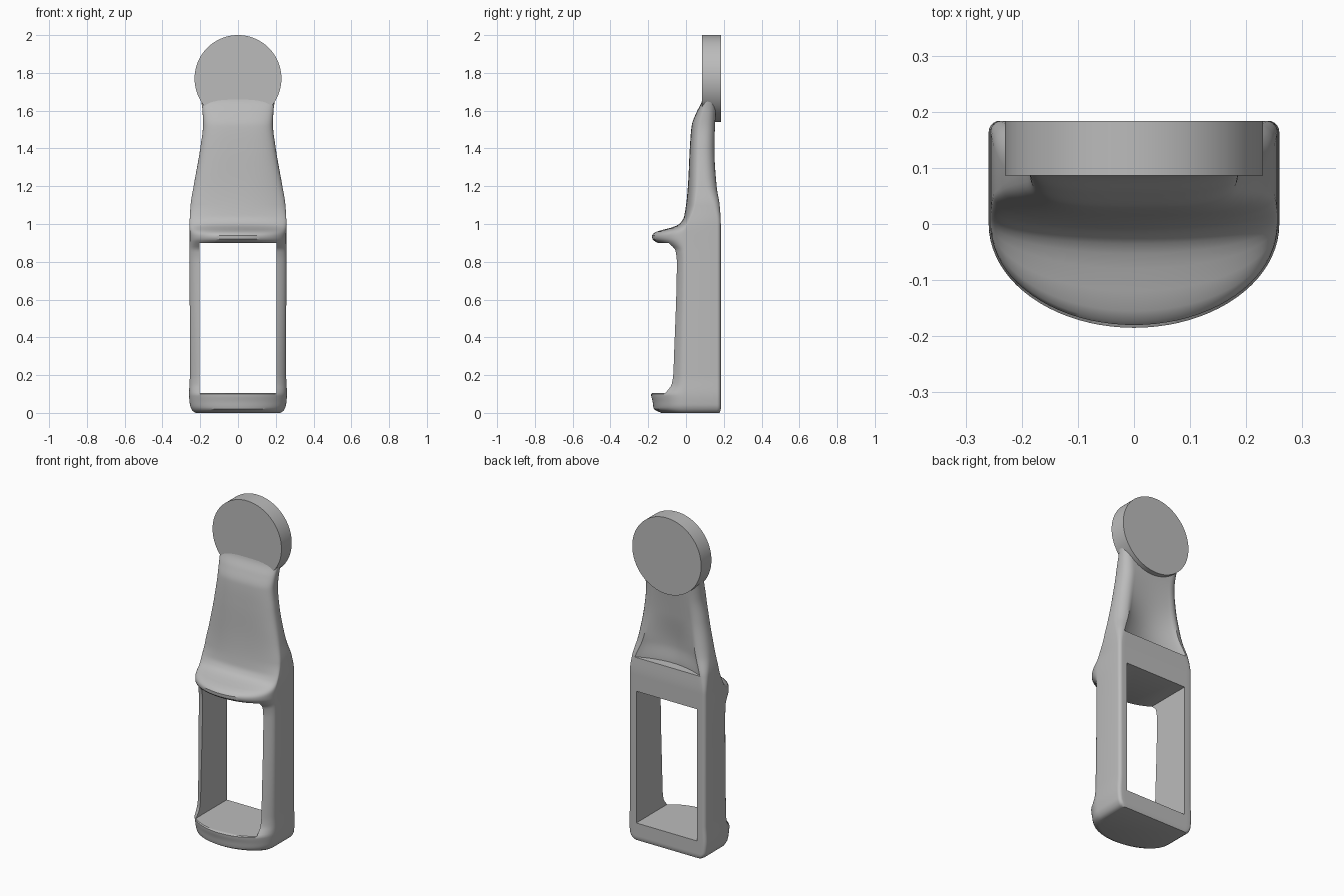
import bpy, bmesh, math

default = bpy.data.objects.get("Cube")
if default:
    bpy.data.objects.remove(default, do_unlink=True)

grey = bpy.data.materials.new("plain grey")
grey.use_nodes = True
grey.diffuse_color = (0.5, 0.5, 0.5, 1)
grey.node_tree.nodes["Principled BSDF"].inputs["Base Color"].default_value = (0.5, 0.5, 0.5, 1)


def make_object(name, bm):
    bmesh.ops.recalc_face_normals(bm, faces=bm.faces)
    mesh = bpy.data.meshes.new(name)
    bm.to_mesh(mesh)
    bm.free()
    mesh.materials.append(grey)
    obj = bpy.data.objects.new(name, mesh)
    bpy.context.collection.objects.link(obj)
    return obj


def disc(name, radius, front, back, height):
    """Cylinder whose axis runs from front to back."""
    bm = bmesh.new()
    bmesh.ops.create_cone(bm, cap_ends=True, segments=96, radius1=radius,
                          radius2=radius, depth=back - front)
    for v in bm.verts:
        x, y, z = v.co
        v.co = (x, z + (front + back) / 2, y + height)
    return make_object(name, bm)


def box(name, low, high):
    bm = bmesh.new()
    bmesh.ops.create_cube(bm, size=1)
    for v in bm.verts:
        v.co = [b if c > 0 else a for a, b, c in zip(low, high, v.co)]
    return make_object(name, bm)


def activate(obj):
    bpy.ops.object.select_all(action='DESELECT')
    obj.select_set(True)
    bpy.context.view_layer.objects.active = obj


def cut(obj, cutter):
    mod = obj.modifiers.new("cut", 'BOOLEAN')
    mod.operation = 'DIFFERENCE'
    mod.solver = 'EXACT'
    mod.object = cutter
    cutter.hide_render = True
    activate(obj)
    bpy.ops.object.modifier_apply(modifier=mod.name)
    bpy.data.objects.remove(cutter, do_unlink=True)


def smooth_curve(keys):
    """Monotone cubic interpolation through (height, value) keys."""
    grad = [(b[1] - a[1]) / (b[0] - a[0]) for a, b in zip(keys, keys[1:])]
    slope = [grad[0]]
    for g, h in zip(grad, grad[1:]):
        slope.append(2 * g * h / (g + h) if g * h > 0 else 0)
    slope.append(grad[-1])

    def value(z):
        i = 0
        while i < len(grad) - 1 and z > keys[i + 1][0]:
            i += 1
        (z0, a), (z1, b) = keys[i], keys[i + 1]
        d = z1 - z0
        t = min(max((z - z0) / d, 0), 1)
        s = t * t * (3 - 2 * t)
        return (a + (b - a) * s + d * slope[i] * t * (1 - t) ** 2
                - d * slope[i + 1] * t * t * (1 - t))
    return value


# Profiles of the body along its height
width = smooth_curve([(0, .225), (.01, .24), (.04, .254), (.1, .259), (.2, .255), (1, .256),
                      (1.1, .251), (1.2, .235), (1.4, .2), (1.53, .185), (1.6, .188), (1.68, .2)])
front = smooth_curve([(0, -.13), (.02, -.17), (.06, -.177), (.1, -.185), (.11, -.17),
                      (.15, -.125), (.2, -.112), (.3, -.105), (.8, -.08), (.86, -.092),
                      (.9, -.15), (.92, -.178), (.94, -.18), (.96, -.155), (.98, -.08),
                      (1, -.035), (1.04, -.01), (1.2, .01), (1.4, .02), (1.52, .03),
                      (1.59, .055), (1.65, .084), (1.68, .09)])
back = smooth_curve([(0, .178), (.02, .184), (1, .184), (1.1, .178), (1.2, .162),
                     (1.4, .15), (1.55, .155), (1.68, .165)])
side = smooth_curve([(0, 0), (.95, 0), (1.1, .05), (1.3, .08), (1.5, .09), (1.68, .12)])
corner = smooth_curve([(0, .02), (1, .02), (1.25, .06), (1.5, .055), (1.68, .04)])
fullness = smooth_curve([(0, 1), (1, 1), (1.3, .7), (1.68, .6)])
hollow = smooth_curve([(1.1, .055), (1.2, .045), (1.4, .01), (1.55, 0)])


def section(z, scooped):
    w, f, b, s, r, e = (c(z) for c in (width, front, back, side, corner, fullness))
    pts = []
    for i in range(7):                      # left back corner
        a = math.pi / 2 * i / 6
        pts.append((w - r + r * math.cos(a), b - r + r * math.sin(a)))
    for i in range(1, 24):                  # back, with a scoop on the neck
        u = 1 - i / 12
        dip = hollow(z) * math.cos(u * math.pi / 2) ** 0.8 if scooped else 0
        pts.append((u * (w - r), b - dip))
    pts += [(-x, y) for x, y in reversed(pts[:7])]
    for i in range(41):                     # rounded front
        a = math.pi * i / 40
        c, q = math.cos(a), max(math.sin(a), 0)
        pts.append((-math.copysign(abs(c) ** e, c) * w, s - (s - f) * q ** e))
    return [(x, y, z) for x, y in pts]


# Body: holder and neck in one loft
levels = [(i / 100, i > 110) for i in range(169)]
levels.insert(111, (1.101, True))
bm = bmesh.new()
rings = [[bm.verts.new(p) for p in section(z, sc)] for z, sc in levels]
for lower, upper in zip(rings, rings[1:]):
    n = len(lower)
    for i in range(n):
        j = (i + 1) % n
        bm.faces.new((lower[i], lower[j], upper[j], upper[i]))
bm.faces.new(rings[0])
bm.faces.new(rings[-1])
body = make_object("holder_body", bm)

# Window straight through the holder
cut(body, box("window_cutter", (-.203, -1, .105), (.203, 1, .9)))

# Mounting disc with a rear recess and a screw hole
mount = disc("mounting_disc", .23, .086, .184, 1.77)
cut(mount, disc("recess_cutter", .085, .135, .3, 1.77))
cut(mount, disc("hole_cutter", .025, -.2, .4, 1.77))

for obj in (body, mount):
    activate(obj)
    bpy.ops.object.shade_smooth_by_angle(angle=math.radians(35))
